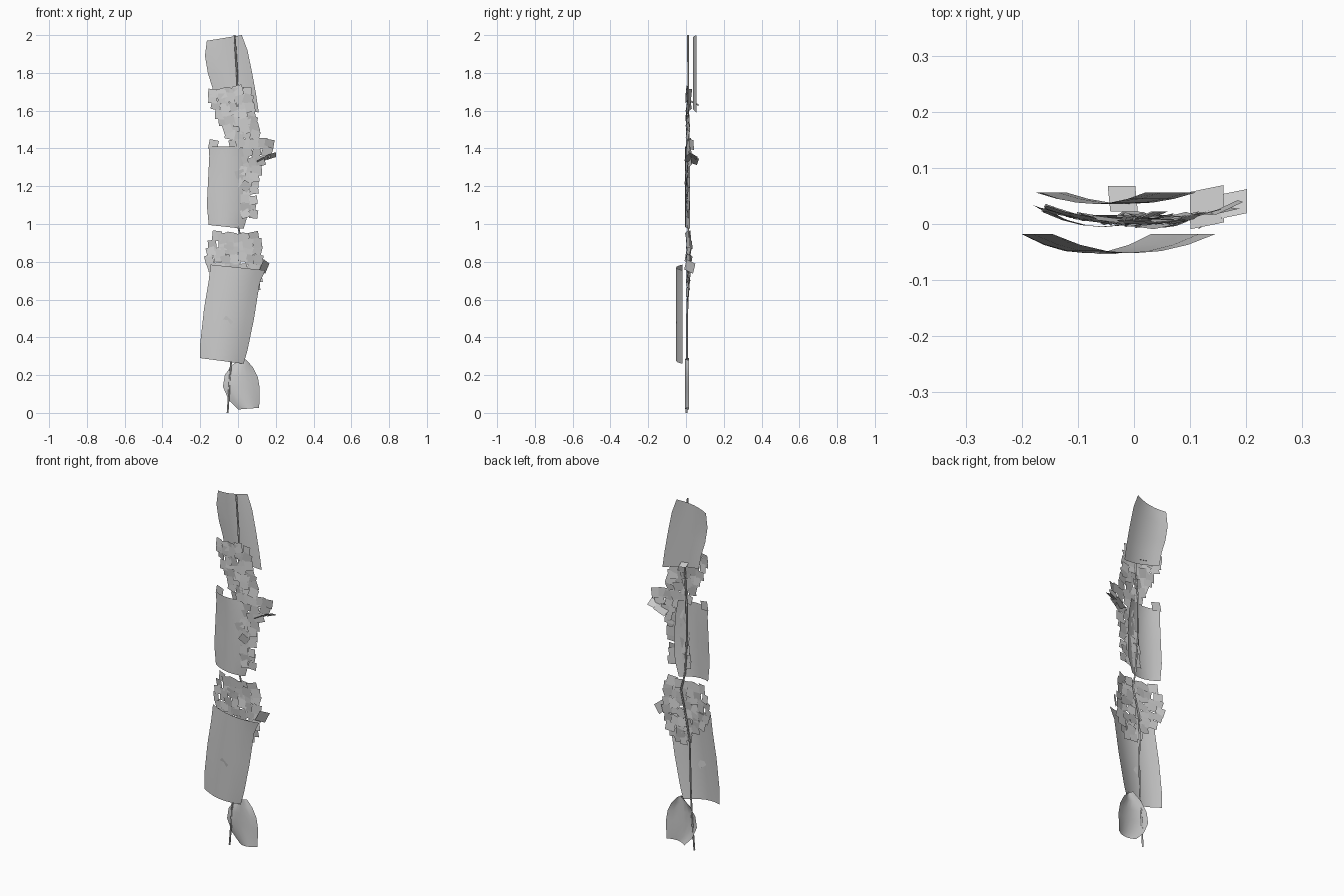
import bpy, math, random
from mathutils import Vector, Euler

if "Cube" in bpy.data.objects:
    bpy.data.objects.remove(bpy.data.objects["Cube"])

random.seed(7)


def make_mesh(name, verts, faces, smooth=False):
    me = bpy.data.meshes.new(name)
    me.from_pydata(verts, [], faces)
    me.update()
    for p in me.polygons:
        p.use_smooth = smooth
    ob = bpy.data.objects.new(name, me)
    bpy.context.collection.objects.link(ob)
    return ob


def big_leaf(name, rows, y_mid, y_edge, cols=6):
    """Curved sheet; each row is (left x, left z, right x, right z)."""
    verts, faces = [], []
    for xl, zl, xr, zr in rows:
        for c in range(cols + 1):
            t = c / cols
            y = y_mid + (y_edge - y_mid) * (2 * t - 1) ** 2
            verts.append((xl + (xr - xl) * t, y, zl + (zr - zl) * t))
    n = cols + 1
    for r in range(len(rows) - 1):
        for c in range(cols):
            a = r * n + c
            faces.append((a, a + n, a + n + 1, a + 1))
    return make_mesh(name, verts, faces, True)


def add_quad(verts, faces, centre, rot, size):
    e = Euler(rot)
    b = len(verts)
    for sx, sz in ((-1, -1), (1, -1), (1, 1), (-1, 1)):
        p = Vector((sx * size / 2, 0, sz * size / 2))
        p.rotate(e)
        verts.append(p + Vector(centre))
    faces.append((b, b + 1, b + 2, b + 3))


def leaflets(name, bands, step=0.043, size=0.05):
    """Layer of small square leaflets; bands are (z, left x, right x)."""
    verts, faces = [], []
    for (z0, l0, r0), (z1, l1, r1) in zip(bands, bands[1:]):
        rows = max(1, round((z0 - z1) / step))
        for i in range(rows):
            t = (i + 0.5) / rows
            z, l, r = z0 + (z1 - z0) * t, l0 + (l1 - l0) * t, r0 + (r1 - r0) * t
            k = max(1, round((r - l) / step))
            for j in range(k):
                x = l + (r - l) * (j + 0.5) / k + random.uniform(-.006, .006)
                zz = z + random.uniform(-.01, .01)
                y = 0.004 + 0.9 * x * x + random.uniform(-.004, .006)
                rot = (random.uniform(-.15, .15), random.uniform(-.35, .35),
                       2 * x + random.uniform(-.15, .15))
                add_quad(verts, faces, (x, y, zz), rot, size * random.uniform(.9, 1.1))
    return make_mesh(name, verts, faces)


# Large curved leaves
big_leaf("top_leaf", [(-.165, 1.97, .02, 2.0), (-.175, 1.89, .05, 1.92),
                      (-.16, 1.80, .075, 1.80), (-.135, 1.72, .095, 1.69),
                      (-.12, 1.64, .11, 1.59)], .036, .056)
big_leaf("middle_leaf", [(-.155, 1.41, .035, 1.41), (-.152, 1.36, .05, 1.33),
                         (-.16, 1.2, .06, 1.2), (-.165, 1.1, .055, 1.06),
                         (-.155, .995, .03, .975)], -.005, .022)
big_leaf("lower_leaf", [(-.145, .785, .145, .755), (-.155, .70, .115, .69),
                        (-.18, .55, .085, .5), (-.2, .37, .05, .33),
                        (-.2, .29, .03, .26)], -.052, -.018)
big_leaf("bottom_leaf", [(.02, .29, .045, .28), (-.035, .25, .08, .24),
                         (-.07, .2, .105, .19), (-.08, .14, .115, .13),
                         (-.05, .07, .113, .06), (0, .018, .112, .027)], -.006, .016)

# Small leaflet clusters
leaflets("upper_leaflets", [(1.72, -.16, .075), (1.64, -.15, .075), (1.61, -.12, .085),
                            (1.53, -.09, .1), (1.45, -.06, .12), (1.40, -.04, .13)])
leaflets("side_leaflets", [(1.44, .03, .19), (1.36, .03, .17), (1.31, .0, .12),
                           (1.2, -.02, .1), (1.03, -.03, .1)])
leaflets("lower_leaflets", [(.955, -.12, .09), (.91, -.15, .12), (.80, -.175, .135),
                            (.74, -.15, .13), (.66, -.06, .1), (.59, 0, .06)])

# Stray leaflets poking off the leaves: centre, rotation, size
strays = [((-.06, -.05, .48), (.15, .7, 0), .05), ((.04, -.003, 1.2), (.2, .6, .2), .05),
          ((.14, .02, .775), (.2, .4, 1.0), .06), ((.13, .03, 1.34), (1.2, -.5, .2), .07),
          ((.178, .036, 1.36), (1.0, -.3, .2), .05), ((-.13, .02, 1.42), (0, .2, -.2), .05),
          ((-.015, .004, 1.69), (0, 0, 0), .06), ((-.02, .045, 1.64), (1.1, .2, 0), .05)]
verts, faces = [], []
for s in strays:
    add_quad(verts, faces, *s)
make_mesh("stray_leaflets", verts, faces)

# Thin wavy stem
path = [(-.055, .003, 0), (-.045, .006, .15), (-.035, .005, .3), (-.03, .005, .5),
        (-.03, .01, .62), (-.015, .02, .75), (.02, .016, .9), (-.002, .01, 1.0),
        (-.015, .014, 1.2), (-.015, .016, 1.4), (.0, .012, 1.6), (-.005, .012, 1.8),
        (-.018, .01, 2.0)]
cu = bpy.data.curves.new("stem", 'CURVE')
cu.dimensions = '3D'
cu.bevel_depth = .005
cu.bevel_resolution = 0
sp = cu.splines.new('POLY')
sp.points.add(len(path) - 1)
for p, co in zip(sp.points, path):
    p.co = (*co, 1)
bpy.context.collection.objects.link(bpy.data.objects.new("stem", cu))
